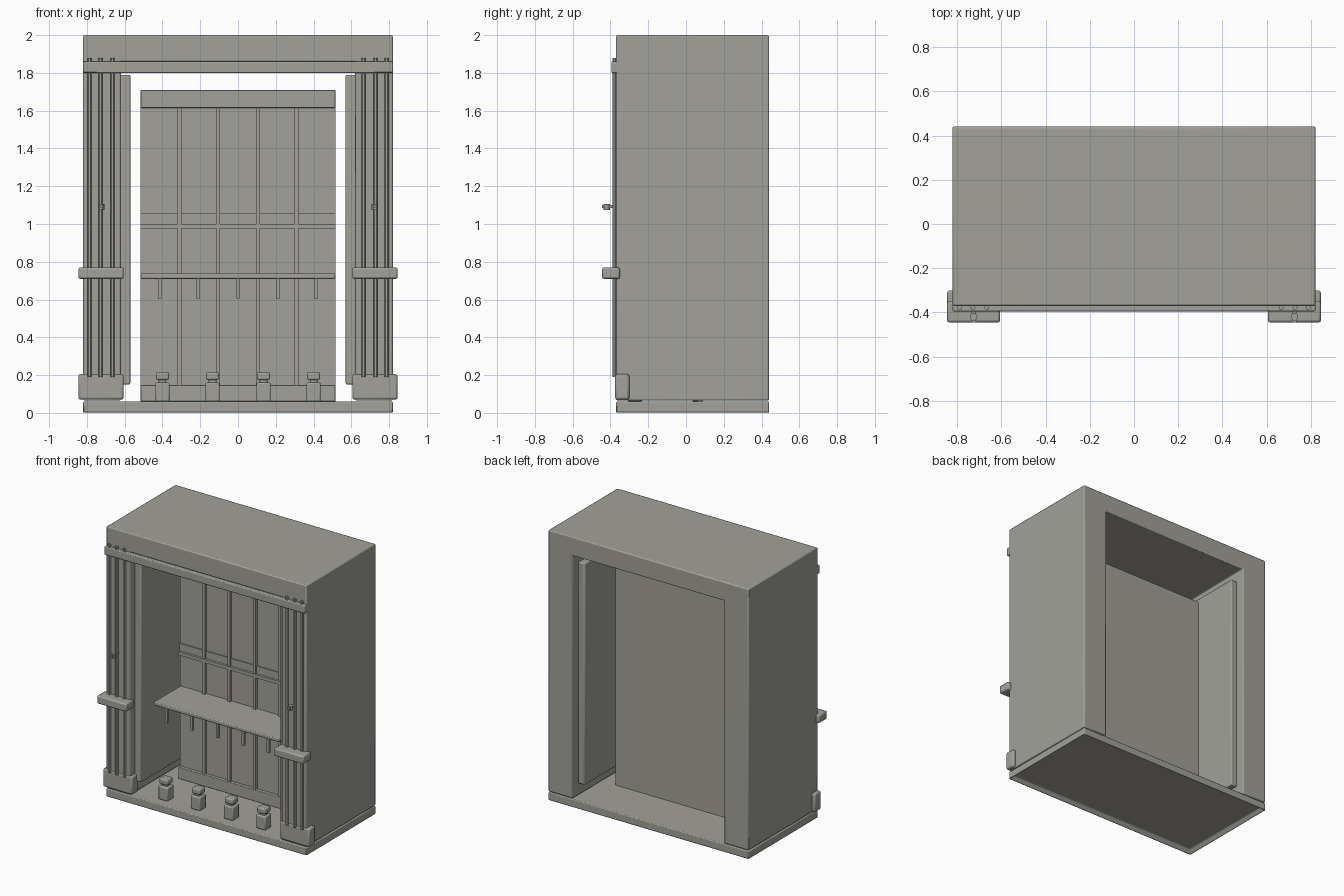
import bpy
import bmesh

cube = bpy.data.objects.get("Cube")
if cube:
    bpy.data.objects.remove(cube, do_unlink=True)

grey = bpy.data.materials.new("warm grey")
grey.use_nodes = True
COLOUR = (0.36, 0.355, 0.32, 1)
grey.diffuse_color = COLOUR
grey.node_tree.nodes["Principled BSDF"].inputs["Base Color"].default_value = COLOUR


def finish(name, bm, bevel):
    mesh = bpy.data.meshes.new(name)
    bmesh.ops.recalc_face_normals(bm, faces=bm.faces)
    bm.to_mesh(mesh)
    bm.free()
    mesh.materials.append(grey)
    obj = bpy.data.objects.new(name, mesh)
    bpy.context.collection.objects.link(obj)
    if bevel:
        mod = obj.modifiers.new("soft edges", "BEVEL")
        mod.width = bevel
        mod.segments = 2
    bpy.ops.object.select_all(action="DESELECT")
    obj.select_set(True)
    bpy.context.view_layer.objects.active = obj
    bpy.ops.object.shade_smooth_by_angle()
    return obj


def box(name, x, y, z, bevel=0.0):
    """Box from its (min, max) range on each axis."""
    bm = bmesh.new()
    bmesh.ops.create_cube(bm, size=1)
    for v in bm.verts:
        for i, (low, high) in enumerate((x, y, z)):
            v.co[i] = low if v.co[i] < 0 else high
    return finish(name, bm, bevel)


def post(name, x, y, z, radius):
    """Upright round bar."""
    bm = bmesh.new()
    bmesh.ops.create_cone(bm, cap_ends=True, segments=12, radius1=radius,
                          radius2=radius, depth=z[1] - z[0])
    bmesh.ops.translate(bm, verts=bm.verts, vec=(x, y, sum(z) / 2))
    return finish(name, bm, 0)


# Portal body: an upside-down U extruded from front to back
bm = bmesh.new()
outline = [(-0.82, 0.065), (-0.82, 2), (0.82, 2), (0.82, 0.065),
           (0.62, 0.065), (0.62, 1.86), (-0.62, 1.86), (-0.62, 0.065)]
face = bm.faces.new([bm.verts.new((x, -0.37, z)) for x, z in outline])
side = bmesh.ops.extrude_face_region(bm, geom=[face])
bmesh.ops.translate(bm, vec=(0, 0.81, 0),
                    verts=[g for g in side["geom"] if isinstance(g, bmesh.types.BMVert)])
finish("portal_body", bm, 0.008)

# Base plate with a recessed underside
bm = bmesh.new()
bmesh.ops.create_cube(bm, size=1)
for v in bm.verts:
    v.co.x *= 1.64
    v.co.y = v.co.y * 0.81 + 0.035
    v.co.z = 0 if v.co.z < 0 else 0.06
under = [f for f in bm.faces if f.normal.z < -0.5]
bmesh.ops.inset_region(bm, faces=under, thickness=0.035)
bmesh.ops.translate(bm, verts=under[0].verts, vec=(0, 0, 0.03))
finish("base_plate", bm, 0.006)

box("front_rail", (-0.82, 0.82), (-0.395, -0.36), (1.8, 1.86), 0.006)

# Columns on both sides
for s, label in ((-1, "right"), (1, "left")):
    def span(a, b):
        return tuple(sorted((s * a, s * b)))
    for x in (0.665, 0.728, 0.787):
        post(label + "_column_rod", s * x, -0.377, (0.19, 1.88), 0.011)
    box(label + "_column_bracket", span(0.605, 0.845), (-0.445, -0.35), (0.71, 0.77), 0.01)
    box(label + "_column_foot", span(0.605, 0.845), (-0.375, -0.3), (0.07, 0.205), 0.012)
    box(label + "_handle_stem", span(0.715, 0.735), (-0.445, -0.37), (1.085, 1.1))
    post(label + "_handle_knob", s * 0.725, -0.42, (1.075, 1.107), 0.017)
    box(label + "_inner_panel", span(0.57, 0.625), (-0.32, 0.37), (0.15, 1.79), 0.008)

# Back board with battens
box("back_board", (-0.515, 0.515), (0.06, 0.09), (0.06, 1.7))
box("board_header", (-0.515, 0.515), (0.03, 0.09), (1.615, 1.71), 0.004)
box("board_skirt", (-0.515, 0.515), (0.035, 0.07), (0.06, 0.145), 0.004)
box("board_rail", (-0.515, 0.515), (0.035, 0.065), (0.975, 1.0))
box("board_rail_backing", (-0.515, 0.515), (0.052, 0.065), (1.0, 1.055))
for x in (-0.31, -0.105, 0.105, 0.31):
    box("board_batten", (x - 0.011, x + 0.011), (0.04, 0.065), (0.14, 1.62))

# Shelf with hanging pegs
box("shelf", (-0.515, 0.515), (-0.25, 0.065), (0.71, 0.738), 0.006)
for x in (-0.415, -0.21, 0, 0.21, 0.415):
    box("shelf_peg", (x - 0.009, x + 0.009), (-0.245, -0.225), (0.605, 0.715))

# Row of small floor posts
for x in (-0.4, -0.135, 0.135, 0.4):
    for name, r, z in (("floor_post", 0.038, (0.06, 0.16)),
                       ("floor_post_neck", 0.02, (0.155, 0.18)),
                       ("floor_post_cap", 0.034, (0.175, 0.215))):
        box(name, (x - r, x + r), (-0.27 - r, -0.27 + r), z, min(0.008, r / 4))
